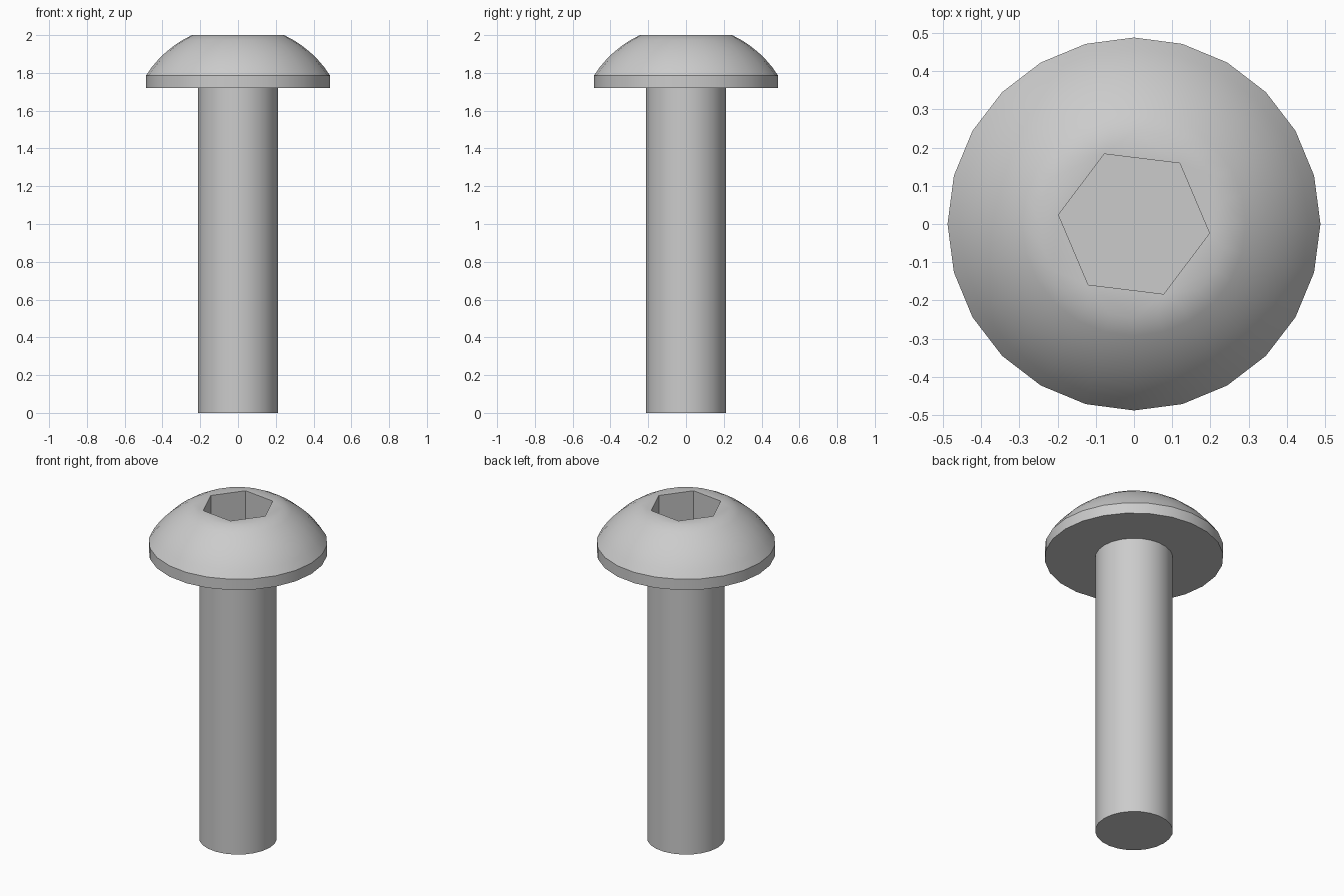
import bpy, bmesh, math

if "Cube" in bpy.data.objects:
    bpy.data.objects.remove(bpy.data.objects["Cube"])

SIDES = 24
steel = bpy.data.materials.new("steel_grey")
steel.diffuse_color = (0.6, 0.6, 0.6, 1)
steel.use_nodes = True
steel.node_tree.nodes["Principled BSDF"].inputs["Base Color"].default_value = steel.diffuse_color


def ring(bm, radius, z, sides=SIDES, turn=0.0):
    """Horizontal ring of vertices."""
    return [bm.verts.new((radius * math.cos(turn + math.tau * i / sides),
                          radius * math.sin(turn + math.tau * i / sides), z))
            for i in range(sides)]


def skin(bm, a, b):
    """Quads between two equal rings."""
    n = len(a)
    for i in range(n):
        bm.faces.new((a[i], a[(i + 1) % n], b[(i + 1) % n], b[i]))


def fill_between(bm, a, b):
    """Flat face band between two different rings."""
    edges = []
    for loop in (a, b):
        for i, v in enumerate(loop):
            w = loop[(i + 1) % len(loop)]
            edges.append(bm.edges.get((v, w)) or bm.edges.new((v, w)))
    bmesh.ops.bridge_loops(bm, edges=edges)


# One closed solid: shank, flat underside, rim, dome, top land, hex socket
bm = bmesh.new()
R_SHANK, R_HEAD, R_TOP = 0.212, 0.488, 0.244
Z_UNDER, Z_RIM, Z_TOP = 1.72, 1.785, 2.0

rings = [ring(bm, R_SHANK, 0), ring(bm, R_SHANK, Z_UNDER),
         ring(bm, R_HEAD, Z_UNDER), ring(bm, R_HEAD, Z_RIM)]

# Dome: part of a sphere centred on the axis
centre = (R_TOP**2 + Z_TOP**2 - R_HEAD**2 - Z_RIM**2) / (2 * (Z_TOP - Z_RIM))
radius = math.hypot(R_HEAD, Z_RIM - centre)
a0 = math.atan2(Z_RIM - centre, R_HEAD)
a1 = math.atan2(Z_TOP - centre, R_TOP)
STEPS = 6
for k in range(1, STEPS + 1):
    a = a0 + (a1 - a0) * k / STEPS
    rings.append(ring(bm, radius * math.cos(a), centre + radius * math.sin(a)))
for lower, upper in zip(rings, rings[1:]):
    skin(bm, lower, upper)
bm.faces.new(rings[0][::-1])

# Hex socket, slightly turned
turn = math.radians(-7)
lip = ring(bm, 0.199, Z_TOP, 6, turn)
floor = ring(bm, 0.199, Z_TOP - 0.2, 6, turn)
skin(bm, lip, floor)
bm.faces.new(floor)
fill_between(bm, rings[-1], lip)
bmesh.ops.recalc_face_normals(bm, faces=bm.faces[:])

mesh = bpy.data.meshes.new("button_head_bolt")
bm.to_mesh(mesh)
bm.free()
mesh.materials.append(steel)
bolt = bpy.data.objects.new("button_head_bolt", mesh)
bpy.context.collection.objects.link(bolt)
bpy.context.view_layer.objects.active = bolt
bolt.select_set(True)
bpy.ops.object.shade_smooth_by_angle(angle=math.radians(28))
